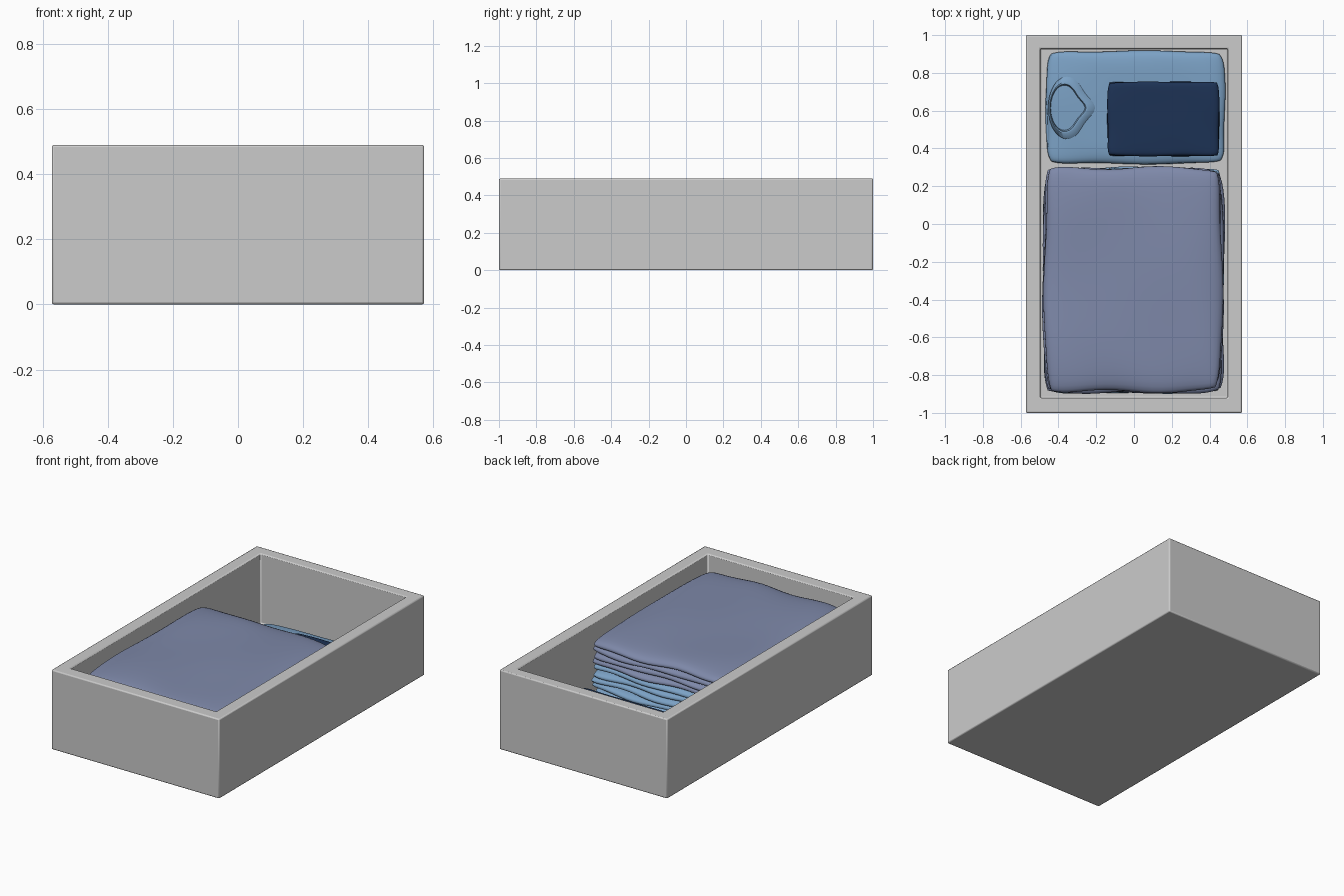
import bpy, bmesh, math, random
from mathutils import Vector

if "Cube" in bpy.data.objects:
    bpy.data.objects.remove(bpy.data.objects["Cube"])

random.seed(4)


def material(name, rgb):
    m = bpy.data.materials.new(name)
    m.diffuse_color = (*rgb, 1)
    m.use_nodes = True
    m.node_tree.nodes["Principled BSDF"].inputs["Base Color"].default_value = m.diffuse_color
    return m


PURPLE = material("dusty_purple", (0.21, 0.25, 0.40))
BLUE = material("light_blue", (0.20, 0.36, 0.56))
NAVY = material("navy", (0.012, 0.032, 0.09))


def finish(name, bm, mat=None, angle=50):
    bmesh.ops.recalc_face_normals(bm, faces=bm.faces)
    me = bpy.data.meshes.new(name)
    bm.to_mesh(me)
    bm.free()
    ob = bpy.data.objects.new(name, me)
    bpy.context.collection.objects.link(ob)
    if mat:
        me.materials.append(mat)
    bpy.ops.object.select_all(action='DESELECT')
    ob.select_set(True)
    bpy.context.view_layer.objects.active = ob
    bpy.ops.object.shade_smooth_by_angle(angle=math.radians(angle))
    return ob


# Folded cloth: closed pad with rounded rim, wavy outline and drooping edges
def cloth(name, x0, x1, y0, y1, z, thick, mat, droop=0.0, wave=0.01, bump=0.004, cut=0.025):
    bm = bmesh.new()
    n = 28
    ph = [random.uniform(0, 6.28) for _ in range(6)]
    cx, cy, hx, hy = (x0 + x1) / 2, (y0 + y1) / 2, (x1 - x0) / 2, (y1 - y0) / 2

    def point(i, j, side):
        # sine spacing packs rows towards the rounded rim
        u = math.sin((i / n - 0.5) * math.pi)
        v = math.sin((j / n - 0.5) * math.pi)
        x = cx + u * (hx - cut * abs(v) ** 10) + u ** 5 * wave * math.sin(4 * v + ph[0])
        y = cy + v * (hy - cut * 0.6 * abs(u) ** 10) + v ** 5 * wave * math.sin(5 * u + ph[1])
        r = 1 - (1 - u ** 4) * (1 - v ** 4)
        rim = math.sqrt(max(0, (1 - abs(u) ** 30) * (1 - abs(v) ** 30)))
        zz = z - droop * r ** 2 + bump * math.sin(3 * u + ph[2]) * math.sin(4 * v + ph[3])
        zz += bump * r * math.sin(7 * u + 5 * v + ph[4])
        return Vector((x, y, zz + side * thick / 2 * rim))

    grids = []
    for side in (1, -1):
        grid = [[None] * (n + 1) for _ in range(n + 1)]
        for i in range(n + 1):
            for j in range(n + 1):
                on_rim = i in (0, n) or j in (0, n)
                if side < 0 and on_rim:
                    grid[i][j] = grids[0][i][j]
                else:
                    grid[i][j] = bm.verts.new(point(i, j, side))
        grids.append(grid)
    for g in grids:
        for i in range(n):
            for j in range(n):
                q = (g[i][j], g[i + 1][j], g[i + 1][j + 1], g[i][j + 1])
                if bm.faces.get(q) is None:
                    bm.faces.new(q)
    return finish(name, bm, mat)


# Open box with thick walls and softly bevelled edges
bm = bmesh.new()
bmesh.ops.create_cube(bm, size=1)
for v in bm.verts:
    v.co = Vector((v.co.x * 1.144, v.co.y * 2, (v.co.z + 0.5) * 0.49))
top = max(bm.faces, key=lambda f: f.calc_center_median().z)
bmesh.ops.inset_region(bm, faces=[top], thickness=0.076, use_even_offset=True)
bmesh.ops.translate(bm, vec=(0, 0.004, 0), verts=top.verts)
inner = bmesh.ops.extrude_face_region(bm, geom=[top])
bmesh.ops.translate(bm, vec=(0, 0, -0.43),
                    verts=[g for g in inner["geom"] if isinstance(g, bmesh.types.BMVert)])
if top.is_valid:
    bm.faces.remove(top)
box = finish("drawer_box", bm, None, 40)
bev = box.modifiers.new("soft_edges", 'BEVEL')
bev.width = 0.007
bev.segments = 2

# Tall stack of folded shirts: blue below, purple on top
LAYERS = 10
for k in range(LAYERS):
    t = k / (LAYERS - 1)
    mat = PURPLE if k >= 6 else BLUE
    z = 0.08 + 0.35 * t
    j = [random.uniform(-0.008, 0.008) for _ in range(4)]
    cloth(f"folded_shirt_{k + 1}", -0.47 + j[0], 0.47 + j[1], -0.885 + j[2], 0.29 + j[3],
          z, 0.042, mat, droop=0.005 + 0.018 * t, wave=0.009, bump=0.004)

# Low light blue shirt at the back, two folds
cloth("back_shirt_lower", -0.465, 0.475, 0.32, 0.912, 0.072, 0.03, BLUE, 0.003, 0.004, 0.002)
cloth("back_shirt_upper", -0.46, 0.48, 0.32, 0.915, 0.098, 0.034, BLUE, 0.018, 0.004, 0.002)

# Navy folded trousers lying on the back shirt, two folds
for k in range(2):
    cloth(f"navy_trousers_fold_{k + 1}", -0.14, 0.45, 0.36, 0.752, 0.125 + 0.036 * k, 0.04,
          NAVY, 0.004, 0.002, 0.001, cut=0.01)

# Collar: flared ring around the neck opening, pointed to the right
bm = bmesh.new()
profile = [(0.72, 0.11), (0.76, 0.138), (0.82, 0.14), (1.0, 0.118), (0.98, 0.106)]
N = 40
rings = []
for i in range(N):
    a = 2 * math.pi * i / N
    tip = 0.05 * max(0, math.cos(a)) ** 14
    rings.append([bm.verts.new((-0.355 + math.cos(a) * s * (0.1 + tip) - (1 - s) * 0.05,
                                0.615 + math.sin(a) * s * 0.165, z)) for s, z in profile])
for i in range(N):
    a, b = rings[i], rings[(i + 1) % N]
    for k in range(len(profile)):
        m = (k + 1) % len(profile)
        bm.faces.new((a[k], b[k], b[m], a[m]))
finish("shirt_collar", bm, BLUE)
